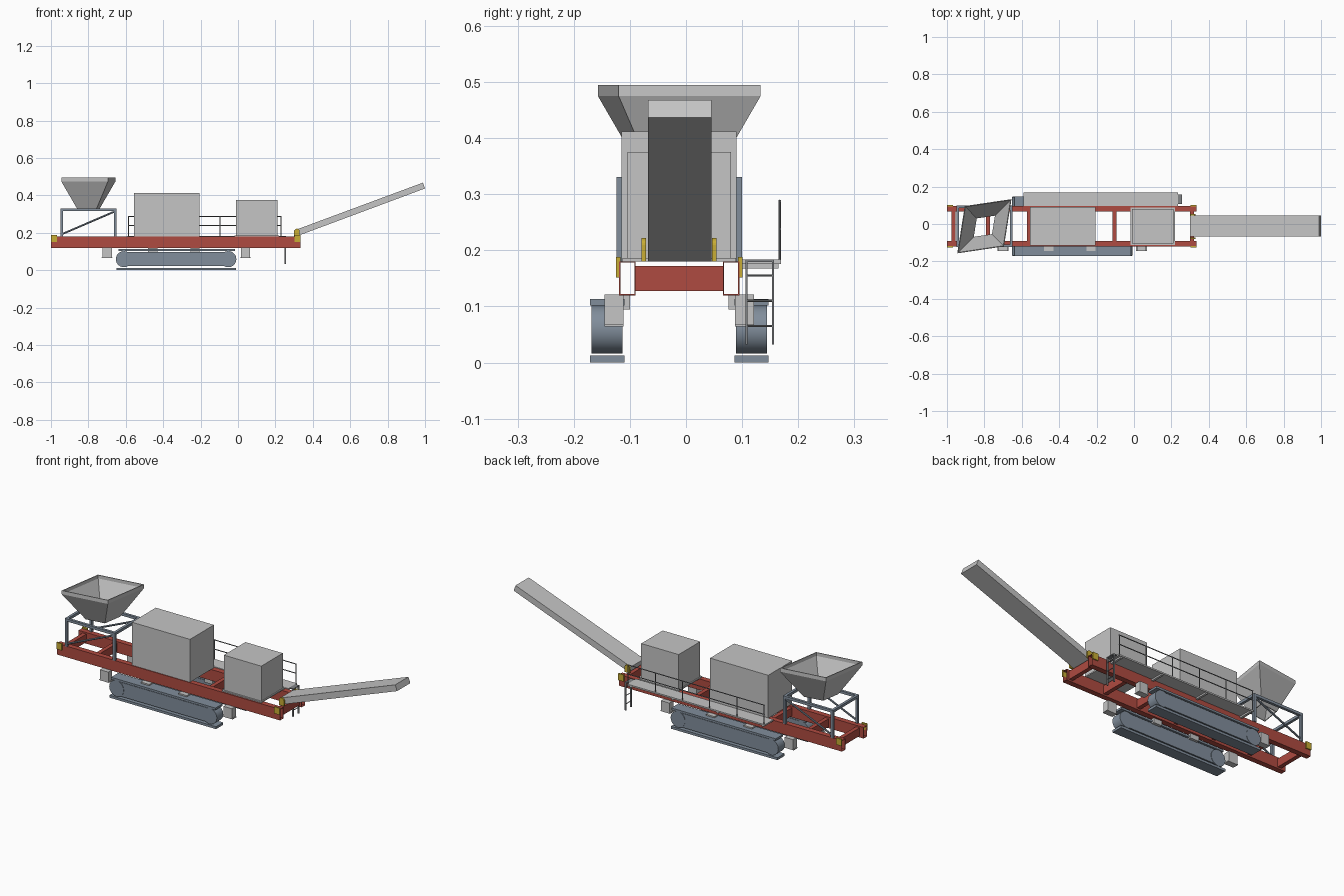
import bpy, bmesh, math
from mathutils import Vector, Matrix

if "Cube" in bpy.data.objects:
    bpy.data.objects.remove(bpy.data.objects["Cube"])

CY = -0.012  # centre line of the machine (the walkway widens one side)


def mat(name, rgb):
    m = bpy.data.materials.new(name)
    m.diffuse_color = (*rgb, 1)
    m.use_nodes = True
    m.node_tree.nodes["Principled BSDF"].inputs["Base Color"].default_value = m.diffuse_color
    return m


GREY = mat("light_grey", (0.56, 0.56, 0.56))
RED = mat("chassis_red", (0.43, 0.07, 0.052))
STEEL = mat("blue_steel", (0.22, 0.27, 0.33))
YELLOW = mat("lug_yellow", (0.58, 0.42, 0.035))
DARK = mat("rail_grey", (0.22, 0.23, 0.24))


def finish(name, bm, m, smooth=False):
    me = bpy.data.meshes.new(name)
    bmesh.ops.recalc_face_normals(bm, faces=bm.faces)
    bm.to_mesh(me)
    bm.free()
    ob = bpy.data.objects.new(name, me)
    bpy.context.collection.objects.link(ob)
    me.materials.append(m)
    if smooth:
        bpy.context.view_layer.objects.active = ob
        ob.select_set(True)
        bpy.ops.object.shade_smooth_by_angle(angle=math.radians(35))
        ob.select_set(False)
    return ob


def add_box(bm, x0, x1, y0, y1, z0, z1):
    M = Matrix.Translation(((x0 + x1) / 2, (y0 + y1) / 2, (z0 + z1) / 2)) @ \
        Matrix.Diagonal((x1 - x0, y1 - y0, z1 - z0, 1))
    bmesh.ops.create_cube(bm, size=1, matrix=M)


def boxes(name, m, *dims):
    bm = bmesh.new()
    for d in dims:
        add_box(bm, *d)
    return finish(name, bm, m)


def add_rod(bm, a, b, r, n=8):
    a, b = Vector(a), Vector(b)
    q = (b - a).to_track_quat('Z', 'Y').to_matrix().to_4x4()
    bmesh.ops.create_cone(bm, cap_ends=True, segments=n, radius1=r, radius2=r,
                          depth=(b - a).length, matrix=Matrix.Translation((a + b) / 2) @ q)


def sides(y0, y1):
    """Outer-side y range on the front, and its mirror about the centre line."""
    return (y0, y1), (2 * CY - y1, 2 * CY - y0)


# Chassis: two hollow rails and cross members
t = 0.002
for tag, (a, b) in zip(("front", "back"), sides(-0.119, -0.09)):
    boxes(tag + "_chassis_rail", RED,
          (-1, 0.335, a, b, 0.18 - t, 0.18), (-1, 0.335, a, b, 0.12, 0.12 + t),
          (-1, 0.335, a, a + t, 0.12 + t, 0.18 - t), (-1, 0.335, b - t, b, 0.12 + t, 0.18 - t))
boxes("cross_members", RED, *[(x - 0.011, x + 0.011, -0.09, 0.066, 0.128, 0.172)
                              for x in (-0.965, -0.78, -0.56, -0.33, -0.105, 0.1, 0.31)])

# Crawler tracks, mounts and support legs
for tag, (a, b) in zip(("front", "back"), sides(-0.171, -0.11)):
    boxes(tag + "_track_plates", STEEL, (-0.65, -0.012, a, b, 0, 0.013),
          (-0.64, -0.015, a, b, 0.102, 0.113))
    boxes(tag + "_track_frame", STEEL, (-0.61, -0.052, a + 0.005, b - 0.005, 0.022, 0.098))
    bm = bmesh.new()
    for x in (-0.61, -0.052):
        add_rod(bm, (x, a + 0.003, 0.059), (x, b - 0.003, 0.059), 0.043, 32)
    finish(tag + "_track_drums", bm, STEEL, True)
for tag, (a, b) in zip(("front", "back"), sides(-0.145, -0.1)):
    boxes(tag + "_track_mounts", GREY, *[(x, x + 0.05, a, b, 0.095, 0.12)
                                         for x in (-0.48, -0.255)])
for tag, (a, b) in zip(("front", "back"), sides(-0.145, -0.111)):
    boxes(tag + "_support_legs", GREY,
          *[(x - 0.025, x + 0.025, a, b, 0.068, 0.121) for x in (-0.7, 0.04)],
          *[(x - 0.029, x + 0.029, a, b, 0.064, 0.068) for x in (-0.7, 0.04)])

# Housings
boxes("main_housing", GREY, (-0.555, -0.207, -0.115, 0.09, 0.18, 0.412))
boxes("engine_housing", GREY, (-0.012, 0.212, -0.104, 0.08, 0.185, 0.375))
boxes("engine_base", GREY, (-0.018, 0.218, -0.113, 0.089, 0.18, 0.186))

# Hopper support frame: posts, top ring, diagonals
bm = bmesh.new()
w = 0.014
X0, X1, Y0, Y1 = -0.95, -0.65, -0.124, 0.1
for x in (X0, X1 - w):
    for y in (Y0, Y1 - w):
        add_box(bm, x, x + w, y, y + w, 0.18, 0.317)
    add_box(bm, x, x + w, Y0 + w, Y1 - w, 0.317, 0.331)
for y in (Y0, Y1 - w):
    add_box(bm, X0, X1, y, y + w, 0.317, 0.331)
    add_rod(bm, (X0 + w, y + w / 2, 0.195), (X1 - w, y + w / 2, 0.312), 0.005)
finish("hopper_frame", bm, STEEL)

# Hopper: skewed four-sided funnel with an upright rim, open at both ends
shape = ((-0.145, -0.145), (0.105, -0.108), (0.145, 0.145), (-0.105, 0.108))
bm = bmesh.new()
rings = [[bm.verts.new((-0.8 + x * s, CY + y * s, z)) for x, y in shape]
         for s, z in ((0.42, 0.33), (1, 0.475), (1, 0.495),
                      (0.965, 0.495), (0.965, 0.477), (0.39, 0.33))]
for k in range(6):
    p, q = rings[k], rings[(k + 1) % 6]
    for i in range(4):
        j = (i + 1) % 4
        bm.faces.new((p[i], p[j], q[j], q[i]))
finish("hopper", bm, GREY)

# Discharge conveyor: sloped slab
bm = bmesh.new()
outline = ((0.31, 0.18), (1.0, 0.437), (0.9885, 0.468), (0.2985, 0.212))
f = bm.faces.new([bm.verts.new((x, -0.068, z)) for x, z in outline])
r = bmesh.ops.extrude_face_region(bm, geom=[f])
bmesh.ops.translate(bm, vec=(0, 0.113, 0),
                    verts=[v for v in r["geom"] if isinstance(v, bmesh.types.BMVert)])
finish("discharge_conveyor", bm, GREY)

# Yellow corner lugs and conveyor hinges
for tag, (a, b) in zip(("front", "back"), sides(-0.125, -0.117)):
    boxes(tag + "_corner_lugs", YELLOW, *[(x, x + 0.032, a, b, 0.152, 0.188)
                                          for x in (-1, 0.303)])
bm = bmesh.new()
for y in (-0.075, 0.05):
    add_box(bm, 0.3, 0.33, y - 0.004, y + 0.004, 0.18, 0.21)
    add_rod(bm, (0.315, y - 0.004, 0.207), (0.315, y + 0.004, 0.207), 0.015, 16)
finish("conveyor_hinges", bm, YELLOW)

# Walkway with handrail on the back side
boxes("walkway_deck", GREY, (-0.59, 0.235, 0.095, 0.169, 0.176, 0.184))
boxes("walkway_brackets", GREY, *[(x, x + 0.012, 0.095, 0.165, 0.168, 0.176)
                                  for x in (-0.58, -0.31, -0.04, 0.21)])
bm = bmesh.new()
for i in range(6):
    x = -0.585 + 0.163 * i
    add_rod(bm, (x, 0.167, 0.18), (x, 0.167, 0.29), 0.0025)
for z in (0.238, 0.288):
    add_rod(bm, (-0.587, 0.167, z), (0.232, 0.167, z), 0.0025)
finish("handrail", bm, DARK)

# Access ladder
bm = bmesh.new()
for y in (0.108, 0.155):
    add_box(bm, 0.249, 0.257, y - 0.002, y + 0.002, 0.032, 0.184)
for z in (0.065, 0.11, 0.155):
    add_rod(bm, (0.253, 0.108, z), (0.253, 0.155, z), 0.002)
add_box(bm, 0.233, 0.257, 0.106, 0.157, 0.179, 0.184)
finish("access_ladder", bm, DARK)
